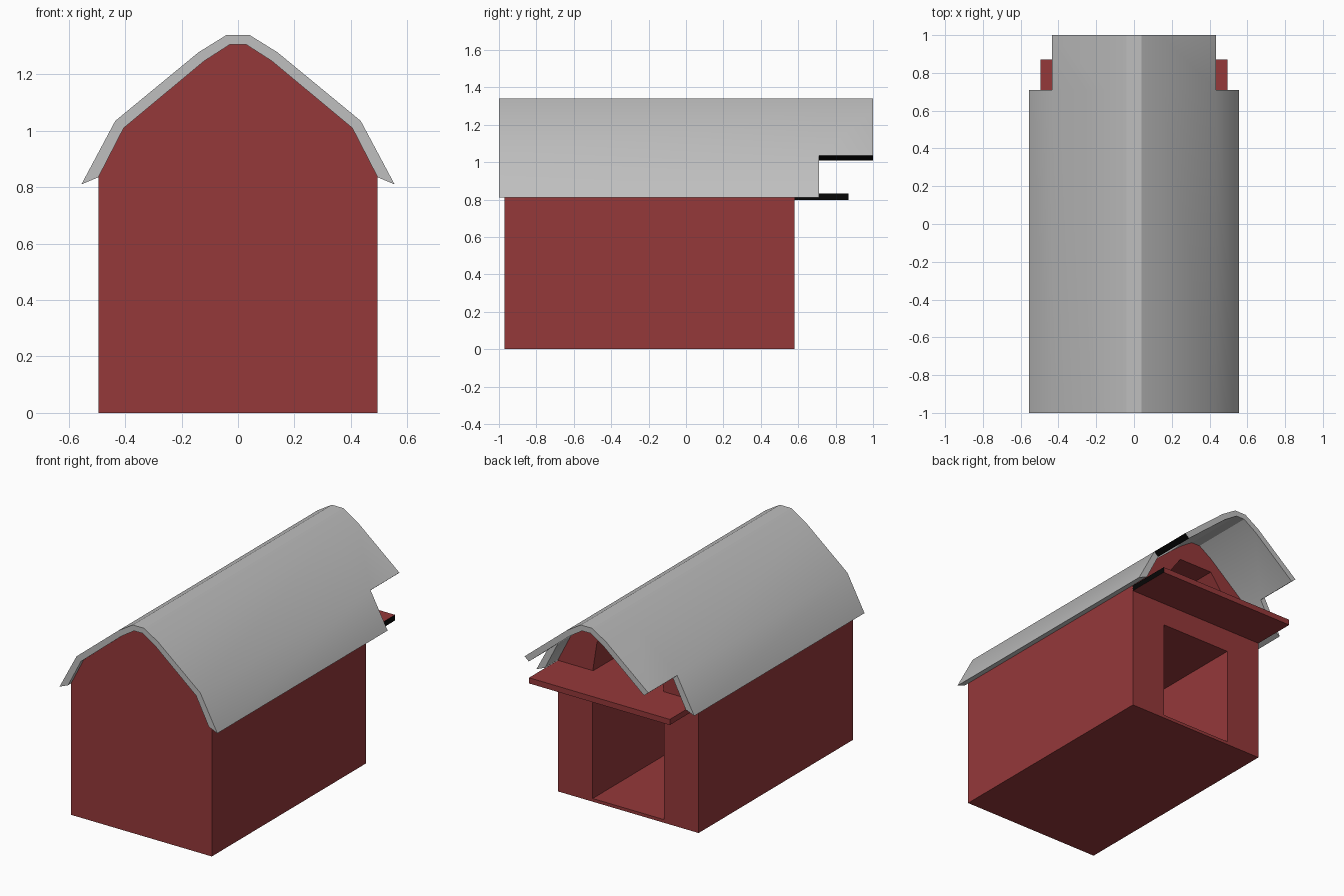
import bpy, bmesh
from mathutils import Vector

if "Cube" in bpy.data.objects:
    bpy.data.objects.remove(bpy.data.objects["Cube"])


def material(name, rgb):
    m = bpy.data.materials.new(name)
    m.diffuse_color = (*rgb, 1)
    m.use_nodes = True
    m.node_tree.nodes["Principled BSDF"].inputs["Base Color"].default_value = m.diffuse_color
    return m


RED = material("barn_red", (0.30, 0.040, 0.042))
GREY = material("roof_grey", (0.52, 0.52, 0.52))
BLACK = material("black_edge", (0.002, 0.002, 0.002))


def finish(name, bm, mats):
    bmesh.ops.recalc_face_normals(bm, faces=bm.faces)
    me = bpy.data.meshes.new(name)
    bm.to_mesh(me)
    bm.free()
    ob = bpy.data.objects.new(name, me)
    bpy.context.collection.objects.link(ob)
    for m in mats:
        me.materials.append(m)
    return ob


def mirrored(half):
    """Right half profile, bottom to top, closed over the left side."""
    return half + [(-x, z) for x, z in reversed(half)]


def prism(name, profile, y0, y1, mats):
    bm = bmesh.new()
    f = bm.faces.new([bm.verts.new((x, y0, z)) for x, z in profile])
    r = bmesh.ops.extrude_face_region(bm, geom=[f])
    bmesh.ops.translate(bm, vec=(0, y1 - y0, 0),
                        verts=[v for v in r["geom"] if isinstance(v, bmesh.types.BMVert)])
    return finish(name, bm, mats)


# Barn body: gambrel profile shared with the underside of the roof
inner = [(0.495, 0.835), (0.405, 1.01), (0.12, 1.247), (0.03, 1.305)]
outer = [(0.555, 0.81), (0.435, 1.035), (0.14, 1.278), (0.04, 1.34)]
body = prism("barn_body", mirrored([(0.495, 0)] + inner), -0.97, 0.58, [RED])

# Hollow stall behind the doorway, and the loft behind its gable opening
openings = {
    "stall_cutter": [(0.25, 0.02), (0.25, 0.65)],
    "loft_cutter": [(0.25, 0.83), (0.22, 1.02), (0.12, 1.155)],
}
for name, half in openings.items():
    cutter = prism(name, mirrored(half), -0.9, 0.7, [RED])
    cutter.hide_render = True
    cutter.hide_viewport = True
    mod = body.modifiers.new(name, 'BOOLEAN')
    mod.operation = 'DIFFERENCE'
    mod.solver = 'EXACT'
    mod.object = cutter

# Loft balcony slab, black on its right end
slab = prism("balcony_slab", mirrored([(0.495, 0.797), (0.495, 0.833)]), 0.575, 0.87, [RED, BLACK])
for p in slab.data.polygons:
    p.material_index = int(p.normal.x > 0.5)

# Roof: cells between the two profiles; the lowest strips stop short at the back
bm = bmesh.new()
pin, pout = mirrored(inner), mirrored(outer)
stations = [-1.0, 0.71, 1.0]
verts = {}


def vert(ring, i, k):
    key = (ring, i, k)
    if key not in verts:
        x, z = (pin, pout)[ring][i]
        verts[key] = bm.verts.new((x, stations[k], z))
    return verts[key]


quads = {}
last = len(pin) - 2
for k in range(2):
    for i in range(last + 1):
        if k == 1 and i in (0, last):
            continue
        c = [vert(r, i + a, k + b) for b in (0, 1) for r, a in ((0, 0), (1, 0), (1, 1), (0, 1))]
        for q in ((0, 1, 2, 3), (4, 5, 6, 7), (0, 1, 5, 4), (1, 2, 6, 5), (2, 3, 7, 6), (3, 0, 4, 7)):
            f = [c[j] for j in q]
            quads.setdefault(frozenset(f), []).append(f)
for same in quads.values():
    if len(same) == 1:          # faces shared by two cells are internal
        bm.faces.new(same[0])
roof = finish("gambrel_roof", bm, [GREY, BLACK])

# Black lower edge of the roof overhang on the right side
for p in roof.data.polygons:
    c = p.center
    p.material_index = int(c.y > 0.75 and 0.405 < c.x < 0.435 and p.normal.z < 0)

bpy.ops.object.select_all(action='DESELECT')
roof.select_set(True)
bpy.context.view_layer.objects.active = roof
bpy.ops.object.shade_smooth_by_angle(angle=0.5)
